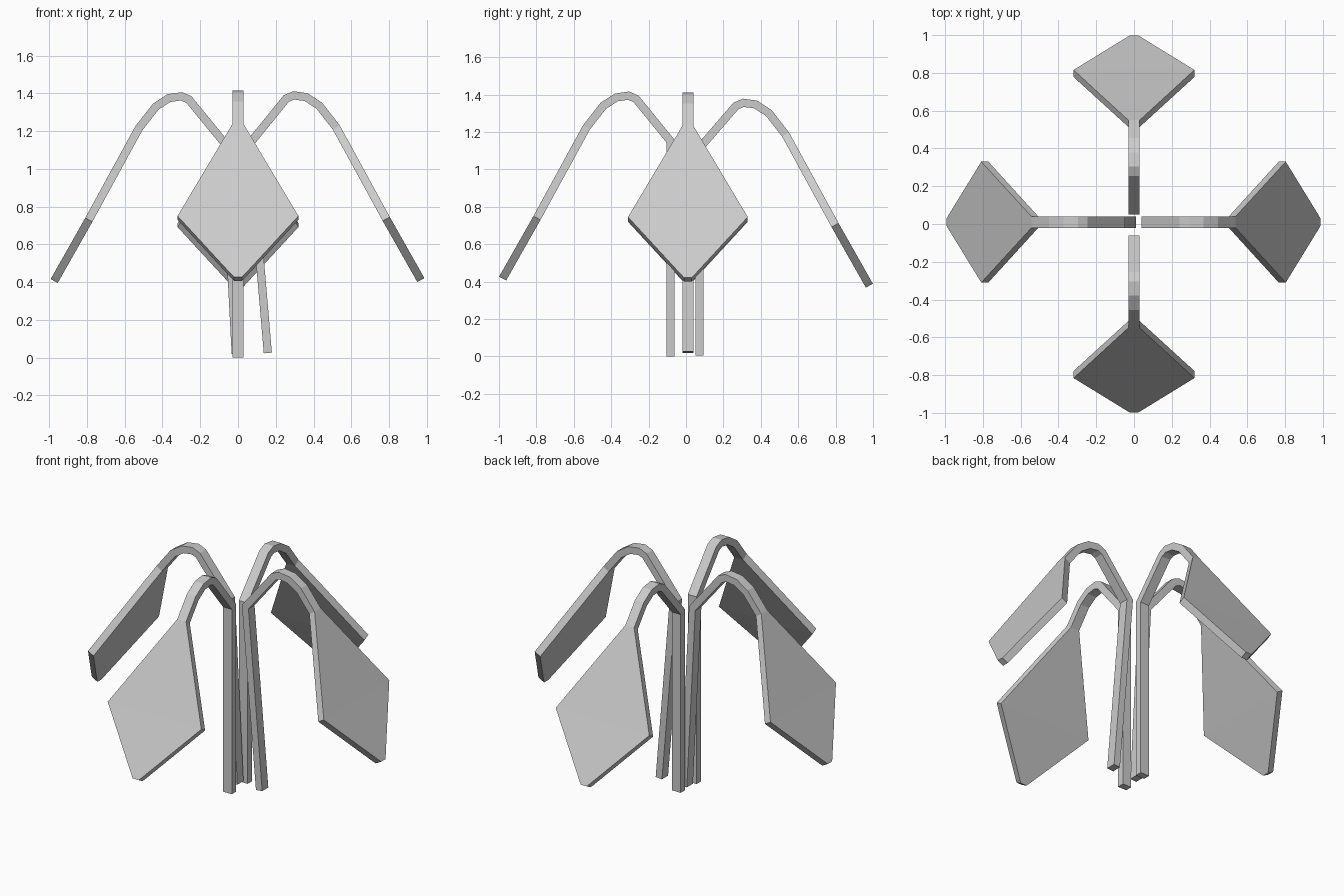
import bpy, bmesh
from math import radians
from mathutils import Vector, Matrix

if "Cube" in bpy.data.objects:
    bpy.data.objects.remove(bpy.data.objects["Cube"])

HALF_T = 0.0215
# arm and blade centreline: radius, height, half width
ARM = [(0.255, 1.372, .03), (0.295, 1.389, .03), (0.36, 1.38, .03), (0.43, 1.335, .03),
       (0.52, 1.22, .03), (0.785, 0.735, .32), (0.96, 0.426, .035), (0.968, 0.411, .02)]


def leaf(name, angle, foot, elbow, shift, dr, dz):
    """One bent strip: stem, arched arm and diamond blade."""
    path = [(*foot, .03), (*elbow, .03)] + [(r + dr, z + dz, w) for r, z, w in ARM]
    pts = [Vector((r, z)) for r, z, w in path]
    bm = bmesh.new()
    rings = []
    for i, p in enumerate(pts):
        a = (p - pts[i - 1]).normalized() if i else (pts[1] - p).normalized()
        b = (pts[i + 1] - p).normalized() if i < len(pts) - 1 else a
        t = (a + b).normalized()
        n = Vector((-t.y, t.x)) * (HALF_T / max(t.dot(a), 0.5))   # mitred offset
        w = path[i][2]
        rings.append([bm.verts.new((p.x + s * n.x, y, p.y + s * n.y))
                      for s, y in ((1, -w), (1, w), (-1, w), (-1, -w))])
    for q, r in zip(rings, rings[1:]):
        for k in range(4):
            bm.faces.new((q[k], q[(k + 1) % 4], r[(k + 1) % 4], r[k]))
    bm.faces.new(rings[0])
    bm.faces.new(rings[-1])
    bmesh.ops.recalc_face_normals(bm, faces=bm.faces)
    bm.transform(Matrix.Translation((0, shift, 0)) @ Matrix.Rotation(radians(angle), 4, 'Z'))
    mesh = bpy.data.meshes.new(name)
    bm.to_mesh(mesh)
    bm.free()
    bpy.context.collection.objects.link(bpy.data.objects.new(name, mesh))


# four leaves around the centre, each with its own stem lean
leaf("right_leaf", 0, (0.158, 0.025), (0.063, 1.135), 0.01, 0.0, 0.0)
leaf("left_leaf", 180, (0.012, 0.02), (0.07, 1.135), 0.01, 0.005, -0.005)
leaf("front_leaf", -90, (0.082, 0.0), (0.082, 1.15), 0.0, 0.012, 0.005)
leaf("back_leaf", 90, (0.073, 0.005), (0.073, 1.115), 0.0, 0.012, -0.033)
